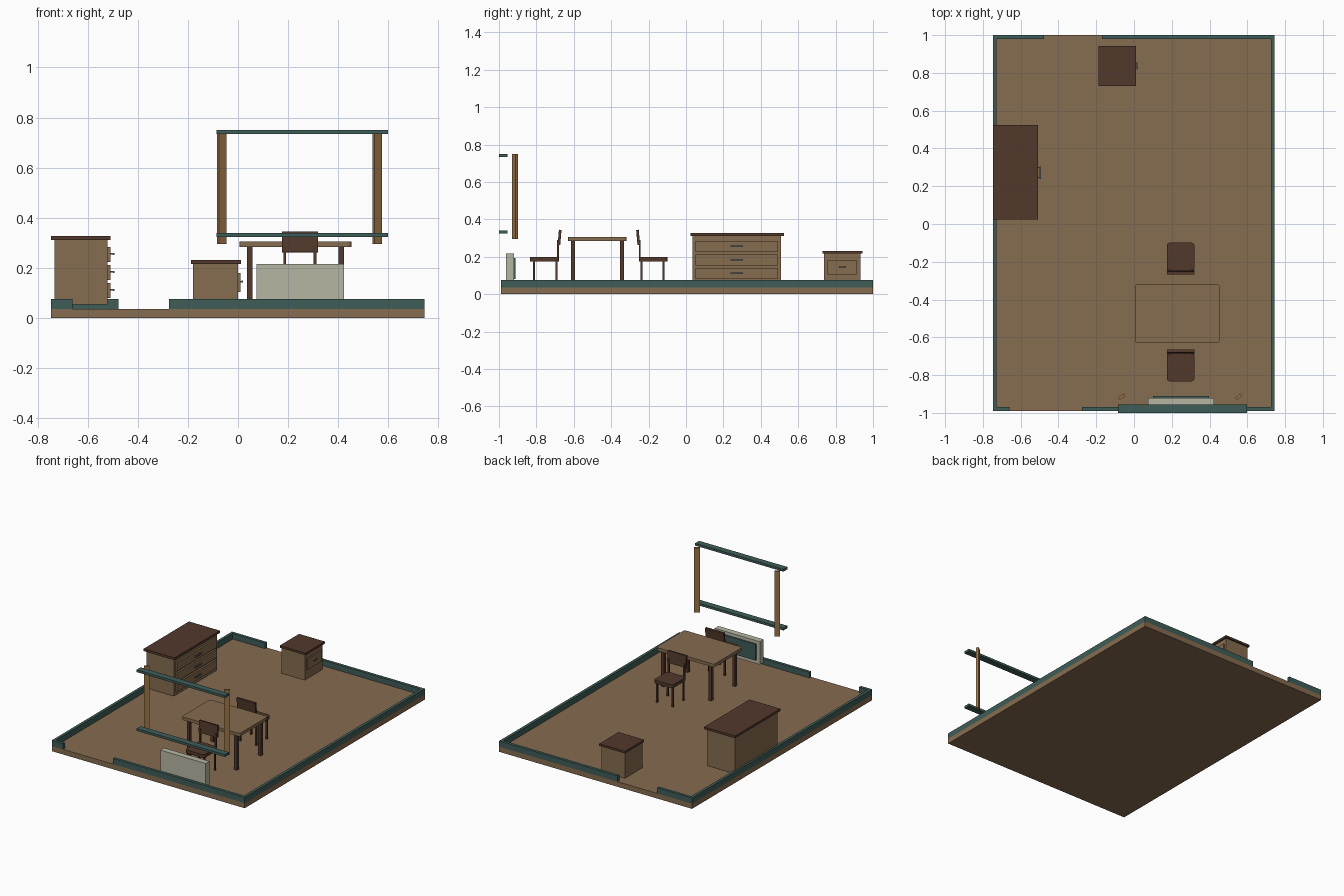
import bpy, math
from mathutils import Matrix

if "Cube" in bpy.data.objects:
    bpy.data.objects.remove(bpy.data.objects["Cube"], do_unlink=True)


def material(name, r, g, b):
    m = bpy.data.materials.new(name)
    m.use_nodes = True
    m.diffuse_color = (r, g, b, 1)
    m.node_tree.nodes["Principled BSDF"].inputs["Base Color"].default_value = (r, g, b, 1)
    return m


WOOD = material("oak brown", 0.24, 0.15, 0.08)
DARK = material("dark walnut", 0.085, 0.04, 0.025)
TEAL = material("teal trim", 0.05, 0.11, 0.098)
CREAM = material("cream enamel", 0.47, 0.47, 0.37)
GOLD = material("golden cloth", 0.34, 0.18, 0.065)
METAL = material("grey metal", 0.12, 0.14, 0.14)


def box(name, mat, x, y, z, bevel=0, turn=0):
    """Box from (min, max) ranges, optionally with rounded upright edges."""
    bpy.ops.mesh.primitive_cube_add(size=1)
    ob = bpy.context.object
    ob.name = name
    ranges = (x, y, z)
    ob.data.transform(Matrix.Diagonal([b - a for a, b in ranges] + [1]))
    ob.location = [(a + b) / 2 for a, b in ranges]
    ob.rotation_euler.z = math.radians(turn)
    ob.data.materials.append(mat)
    if bevel:
        attr = ob.data.attributes.new("bevel_weight_edge", "FLOAT", "EDGE")
        for e in ob.data.edges:
            p, q = (ob.data.vertices[i].co for i in e.vertices)
            attr.data[e.index].value = float(abs(p.z - q.z) > 1e-5)
        mod = ob.modifiers.new("round", "BEVEL")
        mod.limit_method = "WEIGHT"
        mod.width, mod.segments = bevel, 3
    return ob


# floor slab
FLOOR = 0.036
box("floor", WOOD, (-0.747, 0.745), (-0.99, 1), (0, FLOOR))

# skirting boards, with door gaps front and back
SK = (FLOOR, 0.076)
box("skirting_right", TEAL, (-0.747, -0.727), (-0.99, 1), SK)
box("skirting_left", TEAL, (0.725, 0.745), (-0.99, 1), SK)
for name, x, y in (("front_short", (-0.727, -0.66), -0.99), ("front_long", (-0.275, 0.725), -0.99),
                   ("back_short", (-0.727, -0.477), 0.98), ("back_long", (-0.17, 0.725), 0.98)):
    box("skirting_" + name, TEAL, x, (y, y + 0.02), SK)


def pull(name, x, y, z, half):
    """Bar handle on two short stems."""
    box(name, METAL, (x + 0.009, x + 0.015), (y - half, y + half), (z - 0.004, z + 0.004))
    for s in (-1, 1):
        box(name + "_stem", METAL, (x, x + 0.01), (y + s * half * 0.8 - 0.003, y + s * half * 0.8 + 0.003),
            (z - 0.003, z + 0.003))


# chest of drawers
box("dresser_body", WOOD, (-0.733, -0.52), (0.035, 0.508), (0.053, 0.312))
box("dresser_top", DARK, (-0.747, -0.508), (0.025, 0.525), (0.312, 0.328))
for z in (0.08, 0.152, 0.224):
    box("dresser_drawer", WOOD, (-0.52, -0.508), (0.05, 0.492), (z, z + 0.06))
    pull("dresser_handle", -0.508, 0.272, z + 0.032, 0.033)

# bedside cabinet
box("nightstand_body", WOOD, (-0.18, 0), (0.738, 0.932), (FLOOR, 0.216))
box("nightstand_top", DARK, (-0.188, 0.011), (0.73, 0.943), (0.216, 0.231))
box("nightstand_drawer", WOOD, (0, 0.009), (0.756, 0.914), (0.104, 0.18))
pull("nightstand_handle", 0.004, 0.837, 0.145, 0.018)

# table
box("table_top", WOOD, (0.005, 0.453), (-0.63, -0.317), (0.284, 0.306), bevel=0.015)
for x in (0.036, 0.402):
    for y in (-0.616, -0.353):
        box("table_leg", DARK, (x, x + 0.022), (y, y + 0.022), (FLOOR, 0.284))


def chair(name, y, d):
    """Chair whose back stands at y and whose seat runs away in direction d."""
    def span(a, b):
        return tuple(sorted((y + d * a, y + d * b)))
    box(name + "_seat", DARK, (0.174, 0.32), span(0.012, 0.165), (0.175, 0.198), bevel=0.015)
    for x in (0.181, 0.302):
        for a in (0.02, 0.138):
            box(name + "_leg", DARK, (x, x + 0.011), span(a, a + 0.011), (FLOOR, 0.175))
        box(name + "_post", DARK, (x, x + 0.011), span(0.012, 0.022), (0.19, 0.29))
    back = box(name + "_backrest", DARK, (0.175, 0.319), span(0.001, 0.015), (0.262, 0.344))
    back.rotation_euler.x = d * math.radians(5)


chair("front_chair", -0.668, -1)
chair("rear_chair", -0.264, 1)

# radiator under the window
box("radiator_body", CREAM, (0.073, 0.423), (-0.962, -0.92), (0.055, 0.216))
box("radiator_panel", TEAL, (0.1, 0.396), (-0.92, -0.911), (0.08, 0.194))

# window rails and drawn-back curtains
for name, z in (("window_sill", 0.323), ("window_head", 0.734)):
    box(name, TEAL, (-0.085, 0.598), (-1, -0.955), (z, z + 0.016))
for name, x in (("curtain_right", -0.065), ("curtain_left", 0.555)):
    box(name, GOLD, (x - 0.018, x + 0.018), (-0.922, -0.907), (0.296, 0.749), turn=35)
